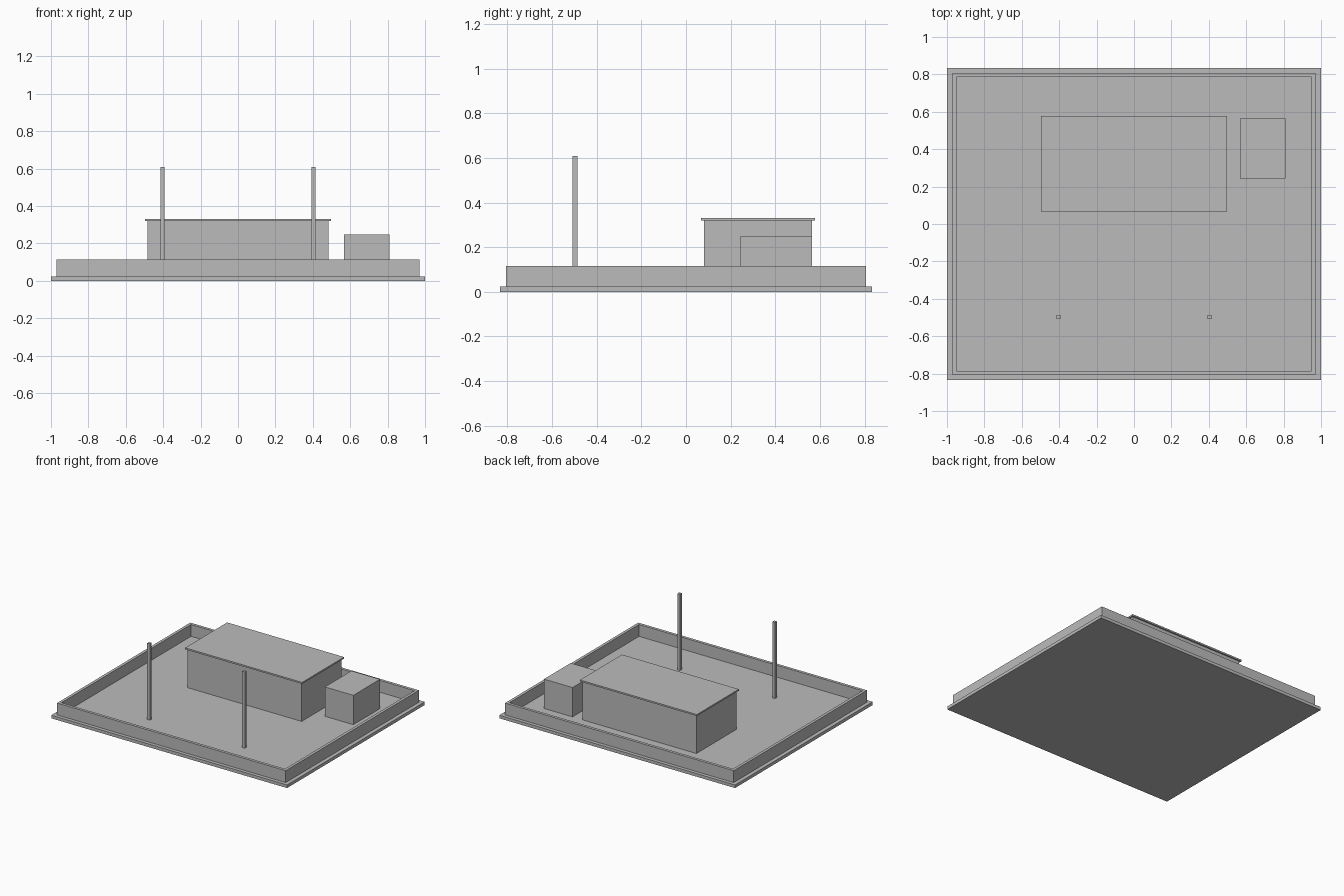
import bpy
import bmesh

cube = bpy.data.objects.get("Cube")
if cube:
    bpy.data.objects.remove(cube, do_unlink=True)

# Single plain grey
grey = bpy.data.materials.new("plain grey")
grey.use_nodes = True
colour = (0.5, 0.5, 0.5, 1)
grey.diffuse_color = colour
grey.node_tree.nodes["Principled BSDF"].inputs["Base Color"].default_value = colour


def add_object(name, bm):
    bmesh.ops.recalc_face_normals(bm, faces=bm.faces)
    mesh = bpy.data.meshes.new(name)
    bm.to_mesh(mesh)
    bm.free()
    mesh.materials.append(grey)
    obj = bpy.data.objects.new(name, mesh)
    bpy.context.collection.objects.link(obj)
    return obj


def box(name, x, y, z):
    """Box spanning the given (low, high) range on each axis."""
    bm = bmesh.new()
    bmesh.ops.create_cube(bm, size=1)
    for v in bm.verts:
        v.co = [r[0] if c < 0 else r[1] for c, r in zip(v.co, (x, y, z))]
    return add_object(name, bm)


def wall_ring(name, half_x, half_y, thickness, z):
    """Closed rectangular wall, mitred at the corners."""
    bm = bmesh.new()
    loops = []
    for inset, height in ((0, z[0]), (0, z[1]), (thickness, z[1]), (thickness, z[0])):
        hx, hy = half_x - inset, half_y - inset
        loops.append([bm.verts.new((sx * hx, sy * hy, height))
                      for sx, sy in ((-1, -1), (1, -1), (1, 1), (-1, 1))])
    for a, b in zip(loops, loops[1:] + loops[:1]):
        for i in range(4):
            j = (i + 1) % 4
            bm.faces.new((a[i], a[j], b[j], b[i]))
    return add_object(name, bm)


GROUND = 0.024

# Ground slab and boundary wall
box("ground_slab", (-1, 1), (-0.834, 0.834), (0, GROUND))
wall_ring("boundary_wall", 0.97, 0.807, 0.022, (GROUND, 0.115))

# Main building with a thin overhanging roof
box("building", (-0.484, 0.484), (0.08, 0.565), (GROUND, 0.319))
box("building_roof", (-0.496, 0.496), (0.068, 0.577), (0.319, 0.331))

# Side shed
box("shed", (0.567, 0.809), (0.242, 0.565), (GROUND, 0.249))

# Pair of tall posts
for side, sign in (("left", 1), ("right", -1)):
    cx = sign * 0.403
    box(side + "_post", (cx - 0.011, cx + 0.011), (-0.509, -0.487), (GROUND, 0.609))
